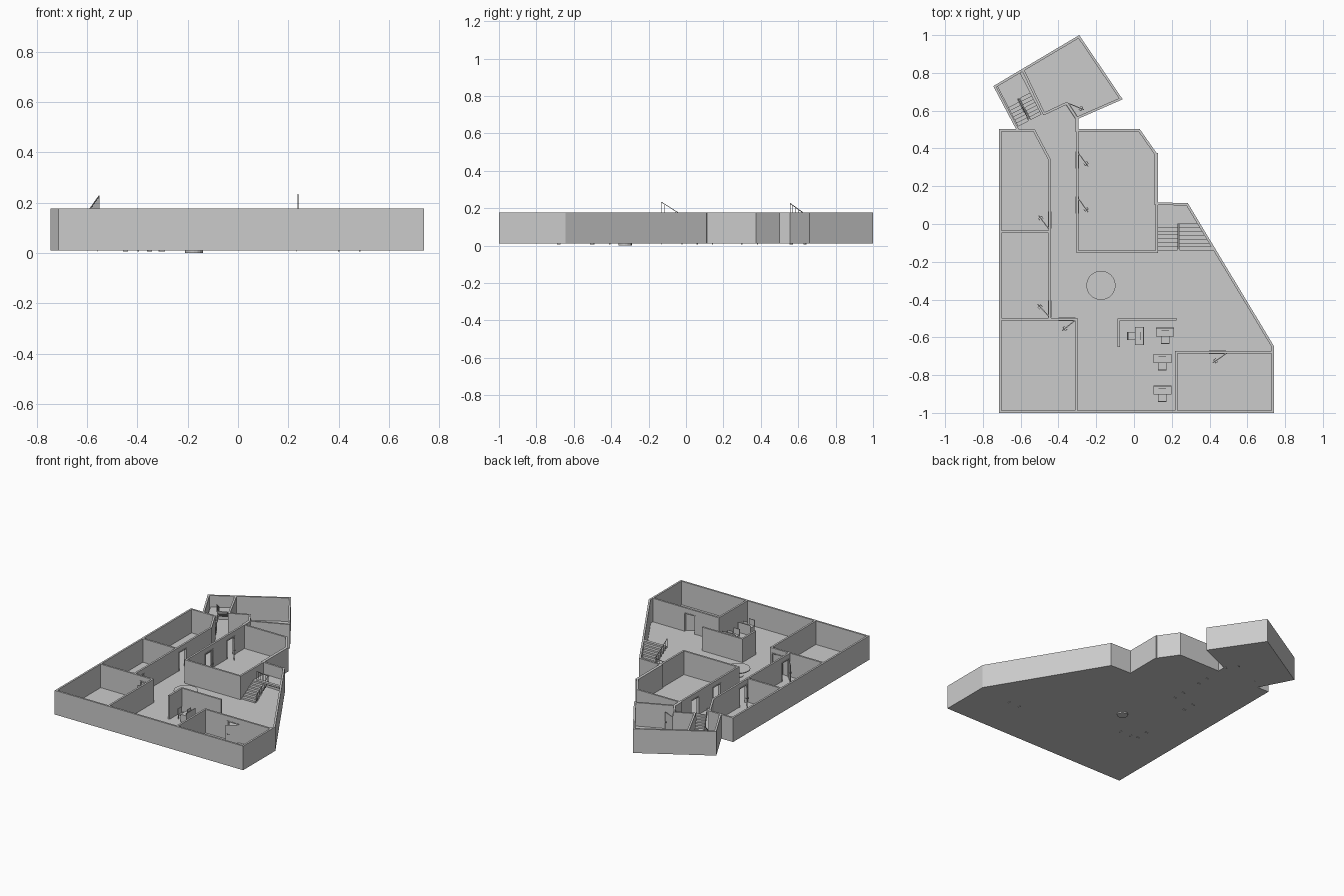
import bpy, bmesh
from math import cos, sin, pi
from mathutils import Vector as V

if "Cube" in bpy.data.objects:
    bpy.data.objects.remove(bpy.data.objects["Cube"])

Z0, FLOOR, TOP, DOOR = 0.010, 0.014, 0.178, 0.145
T = 0.013


def make(name, bm):
    bmesh.ops.recalc_face_normals(bm, faces=bm.faces)
    me = bpy.data.meshes.new(name)
    bm.to_mesh(me)
    bm.free()
    ob = bpy.data.objects.new(name, me)
    bpy.context.collection.objects.link(ob)
    return ob


def loft(bm, low, high):
    """Closed solid between two matching loops of 3D points."""
    a = [bm.verts.new(p) for p in low]
    b = [bm.verts.new(p) for p in high]
    n = len(a)
    bm.faces.new(a[::-1])
    bm.faces.new(b)
    for i in range(n):
        bm.faces.new((a[i], a[(i + 1) % n], b[(i + 1) % n], b[i]))


def prism(bm, pts, z0, z1):
    loft(bm, [(p[0], p[1], z0) for p in pts], [(p[0], p[1], z1) for p in pts])


def box(bm, x0, x1, y0, y1, z0, z1):
    prism(bm, [(x0, y0), (x1, y0), (x1, y1), (x0, y1)], z0, z1)


def strip(bm, p, q, t, z0, z1):
    """Upright slab of thickness t from p to q."""
    p, q = V(p), V(q)
    d = (q - p).normalized()
    n = V((-d.y, d.x)) * t / 2
    prism(bm, [p - n, q - n, q + n, p + n], z0, z1)


# floor slab and mitred outer wall
outline = [V(p) for p in [
    (-.715, -1), (.74, -1), (.74, -.645), (.285, .11), (.12, .115), (.12, .375),
    (.03, .503), (-.30, .503), (-.30, .555), (-.06, .66), (-.29, 1), (-.745, .73),
    (-.625, .503), (-.715, .503)]]
bm = bmesh.new()
prism(bm, outline, Z0, FLOOR)
make("floor", bm)

inner = []
for i, p in enumerate(outline):
    d1 = (p - outline[i - 1]).normalized()
    d2 = (outline[(i + 1) % len(outline)] - p).normalized()
    n1, n2 = V((-d1.y, d1.x)), V((-d2.y, d2.x))
    inner.append(p + T * (n1 + n2) / (1 + n1.dot(n2)))
bm = bmesh.new()
rings = [[bm.verts.new((p.x, p.y, z)) for p in loop]
         for loop, z in ((outline, Z0), (outline, TOP), (inner, TOP), (inner, Z0))]
for k in range(4):
    a, b = rings[k], rings[(k + 1) % 4]
    for i in range(len(a)):
        j = (i + 1) % len(a)
        bm.faces.new((a[i], a[j], b[j], b[i]))
make("outer_wall", bm)

# inner walls: start, end, door openings as distances along the wall
walls = [
    ((-.625, .497), (-.53, .497), []),
    ((-.532, .5), (-.447, .34), []),
    ((-.447, .345), (-.447, -.505), [(.28, .37), (.75, .84)]),
    ((-.71, -.04), (-.447, -.04), []),
    ((-.71, -.505), (-.30, -.505), [(.31, .40)]),
    ((-.305, -.505), (-.305, -.995), []),
    ((-.30, .555), (-.30, -.152), [(.17, .26), (.41, .50)]),
    ((-.30, -.146), (.126, -.146), []),
    ((.12, -.146), (.12, .375), []),
    ((.218, -.68), (.735, -.68), [(.18, .27)]),
    ((.224, -.68), (.224, -.995), []),
    ((-.08, -.65), (-.08, -.499), []),
    ((-.08, -.505), (.225, -.505), []),
    ((-.59, .82), (-.475, .58), []),
    ((-.478, .582), (-.355, .64), []),
    ((-.357, .642), (-.30, .555), [(.005, .095)]),
]
bm, fr = bmesh.new(), bmesh.new()
for p, q, doors in walls:
    p, q = V(p), V(q)
    d = (q - p).normalized()
    at = 0
    for a, b in doors:
        strip(bm, p + d * at, p + d * a, T, Z0, TOP)
        strip(bm, p + d * a, p + d * b, T, DOOR, TOP)
        # jambs and head of the door frame
        for s in (a, b - .006):
            strip(fr, p + d * s, p + d * (s + .006), T + .006, .006, DOOR)
        strip(fr, p + d * a, p + d * b, T + .006, DOOR - .006, DOOR)
        at = b
    strip(bm, p + d * at, q, T, Z0, TOP)
make("inner_walls", bm)
make("door_frames", fr)

# open door leaves with handles: hinge, free edge
bm = bmesh.new()
for h, e in [((-.30, .383), (-.243, .305)), ((-.30, .143), (-.243, .063)),
             ((-.45, -.028), (-.505, .045)), ((-.45, -.49), (-.51, -.425)),
             ((-.305, -.505), (-.38, -.565)), ((.49, -.685), (.417, -.735)),
             ((-.355, .642), (-.265, .605))]:
    h, e = V(h), V(e)
    strip(bm, h, e, .005, FLOOR, DOOR - .007)
    d = (e - h).normalized()
    n = V((-d.y, d.x))
    m = e - d * .012
    strip(bm, m - n * .011, m + n * .011, .003, .075, .079)
    for s in (-1, 1):
        strip(bm, m + n * s * .01, m + n * s * .01 - d * .015, .003, .075, .079)
make("doors", bm)


def stairs(name, origin, heading, wl, right, run, depth, n=7):
    """Half-turn stairs; right(v) gives the outer edge of the upper flight."""
    o, f = V(origin), V(heading).normalized()
    r = V((f.y, -f.x))
    P = lambda u, v: o + r * u + f * v
    quad = lambda v0, v1: [P(.006, v0), P(right(v0), v0), P(right(v1), v1), P(.006, v1)]
    rise, mid = .012, FLOOR + .012 * n
    step = run / n
    bm = bmesh.new()
    for i in range(n):
        v0, v1 = i * step, (i + 1) * step
        z = FLOOR + rise * (i + 1)
        prism(bm, [P(-wl, v0), P(-.006, v0), P(-.006, v1), P(-wl, v1)], z - rise, z)
        z = mid + rise * (n - i) - .004
        prism(bm, quad(v0, v1), z - rise, z)
    v1 = run + depth
    prism(bm, [P(-wl, run), P(right(run), run), P(right(v1), v1), P(-wl, v1)], mid - rise, mid)
    make(name, bm)
    # sloping handrails with balusters
    bm = bmesh.new()
    low, high = mid + .052, mid + .052 + .6 * run
    for u, za, zb, base in ((.003, high, low, mid + rise * n), (-.003, low - .6 * run, low, FLOOR)):
        a, b = P(u, .008), P(u, run)
        w = r * .002
        loft(bm, [(*(a - w), za - .004), (*(a + w), za - .004), (*(a + w), za), (*(a - w), za)],
             [(*(b - w), zb - .004), (*(b + w), zb - .004), (*(b + w), zb), (*(b - w), zb)])
        for i in range(n + 1):
            t = i / n
            c = a.lerp(b, t)
            strip(bm, c - f * .001, c + f * .001, .002,
                  base + (mid - base) * t - .008, za + (zb - za) * t - .003)
    make(name + "_rail", bm)


stairs("side_stairs", (.235, -.14), (0, 1), .108, lambda v: .187 - .6 * v, .142, .10)
stairs("rear_stairs", (-.552, .548), (-.455, .89), .07, lambda v: .07, .13, .12)

# round table
bm = bmesh.new()
circle = lambda r, k=32: [(-.175 + r * cos(2 * pi * i / k), -.325 + r * sin(2 * pi * i / k)) for i in range(k)]
prism(bm, circle(.077), .060, .066)
prism(bm, circle(.010, 16), .005, .060)
prism(bm, circle(.035, 16), 0, .018)
make("round_table", bm)


# desks with drawers, low back screen and chair on the near side
def desk(name, cx, cy, turned=False):
    bm = bmesh.new()
    box(bm, -.048, .048, -.002, .045, .062, .067)
    for x in (-.048, .044):
        box(bm, x, x + .004, -.002, .045, FLOOR, .062)
    box(bm, -.048, .048, .041, .045, FLOOR, .085)
    box(bm, .018, .044, .002, .041, .025, .062)
    box(bm, -.02, .02, .028, .031, .072, .096)
    box(bm, -.004, .004, .026, .034, .067, .074)
    box(bm, -.022, .022, -.037, -.003, .040, .045)
    box(bm, -.022, .022, -.043, -.038, .040, .085)
    for x in (-.021, .017):
        for y in (-.041, -.009):
            box(bm, x, x + .004, y, y + .004, FLOOR, .040)
    ob = make(name, bm)
    ob.location = (cx, cy, 0)
    ob.rotation_euler.z = -pi / 2 if turned else 0


for i, (x, y, t) in enumerate([(.007, -.593, True), (.165, -.593, False),
                               (.15, -.733, False), (.15, -.90, False)]):
    desk(f"desk_{i + 1}", x, y, t)
